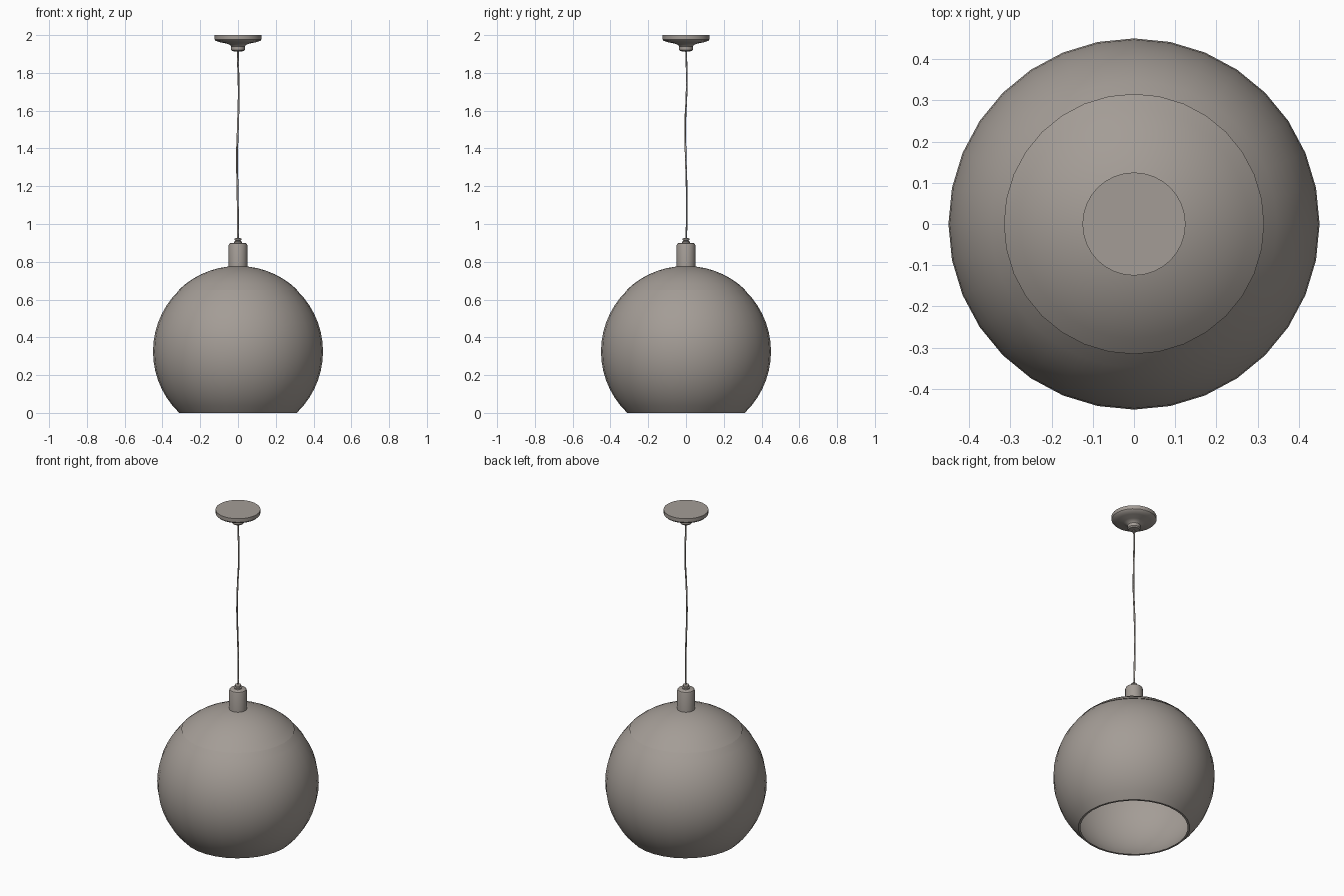
import bpy, bmesh, math

if "Cube" in bpy.data.objects:
    bpy.data.objects.remove(bpy.data.objects["Cube"])

mat = bpy.data.materials.new("warm_grey")
mat.diffuse_color = (0.37, 0.335, 0.305, 1)
mat.use_nodes = True
mat.node_tree.nodes["Principled BSDF"].inputs["Base Color"].default_value = mat.diffuse_color


def finish(obj, angle=35):
    obj.data.materials.append(mat)
    bpy.ops.object.select_all(action='DESELECT')
    obj.select_set(True)
    bpy.context.view_layer.objects.active = obj
    bpy.ops.object.shade_smooth_by_angle(angle=math.radians(angle))


def lathe(name, profile, segs=32):
    """Spin an (r, z) profile about the z axis; r = 0 ends close to a point."""
    bm = bmesh.new()
    vs = [bm.verts.new((r, 0, z)) for r, z in profile]
    es = [bm.edges.new(p) for p in zip(vs, vs[1:])]
    bmesh.ops.spin(bm, geom=vs + es, cent=(0, 0, 0), axis=(0, 0, 1),
                   angle=2 * math.pi, steps=segs, use_duplicate=False)
    bmesh.ops.remove_doubles(bm, verts=bm.verts, dist=1e-5)
    bmesh.ops.recalc_face_normals(bm, faces=bm.faces)
    me = bpy.data.meshes.new(name)
    bm.to_mesh(me)
    bm.free()
    obj = bpy.data.objects.new(name, me)
    bpy.context.collection.objects.link(obj)
    finish(obj)
    return obj


CZ, R, T = 0.325, 0.45, 0.008   # globe centre, radius, wall


def arc(r, z0, z1, n):
    """Points on a sphere of radius r from height z0 to z1."""
    a0, a1 = math.asin((z0 - CZ) / r), math.asin(max(-1, min(1, (z1 - CZ) / r)))
    pts = []
    for i in range(n + 1):
        a = a0 + (a1 - a0) * i / n
        pts.append((max(0, r * math.cos(a)), CZ + r * math.sin(a)))
    return pts


# open globe shade, double walled
outer, inner = arc(R, 0, 0.65, 14), arc(R - T, 0, 0.65, 14)
lathe("globe_shade", outer + inner[::-1] + [outer[0]])

# upper cap, a hair proud of the shade so the seam shows
RC = R + 0.003
cap_out, cap_in = arc(RC, 0.65, CZ + RC, 7), arc(R - T, 0.65, CZ + R - T, 7)
lathe("shade_cap", cap_out[::-1] + cap_in)

# lamp holder on top of the shade
lathe("lamp_holder", [(0, 0.755), (0.049, 0.755), (0.049, 0.888), (0.046, 0.896),
                      (0.040, 0.90), (0, 0.90)])

# cord grip
lathe("cord_grip", [(0, 0.895), (0.020, 0.895), (0.020, 0.907), (0.014, 0.909),
                    (0.014, 0.913), (0.018, 0.915), (0.018, 0.922), (0.012, 0.926),
                    (0, 0.926)], 16)

# ceiling canopy with collar
lathe("ceiling_canopy", [(0, 2.0), (0.125, 2.0), (0.125, 1.978), (0.118, 1.970),
                         (0.095, 1.962), (0.060, 1.955), (0.042, 1.948),
                         (0.036, 1.940), (0.036, 1.922), (0.030, 1.915), (0, 1.913)])

# slightly wavy cord
cu = bpy.data.curves.new("cord", 'CURVE')
cu.dimensions = '3D'
cu.bevel_depth = 0.005
cu.bevel_resolution = 1
cu.resolution_u = 6
cu.use_fill_caps = True
path = [(0, 0, 0.915), (0, 0.004, 1.02), (-0.003, 0.003, 1.2), (-0.005, -0.002, 1.37),
        (0, -0.004, 1.53), (0.004, 0.003, 1.7), (0.001, 0.003, 1.83), (0, 0, 1.92)]
sp = cu.splines.new('BEZIER')
sp.bezier_points.add(len(path) - 1)
for p, co in zip(sp.bezier_points, path):
    p.co = co
    p.handle_left_type = p.handle_right_type = 'AUTO'
cord = bpy.data.objects.new("cord", cu)
bpy.context.collection.objects.link(cord)
bpy.ops.object.select_all(action='DESELECT')
cord.select_set(True)
bpy.context.view_layer.objects.active = cord
bpy.ops.object.convert(target='MESH')
finish(bpy.context.view_layer.objects.active, 60)
